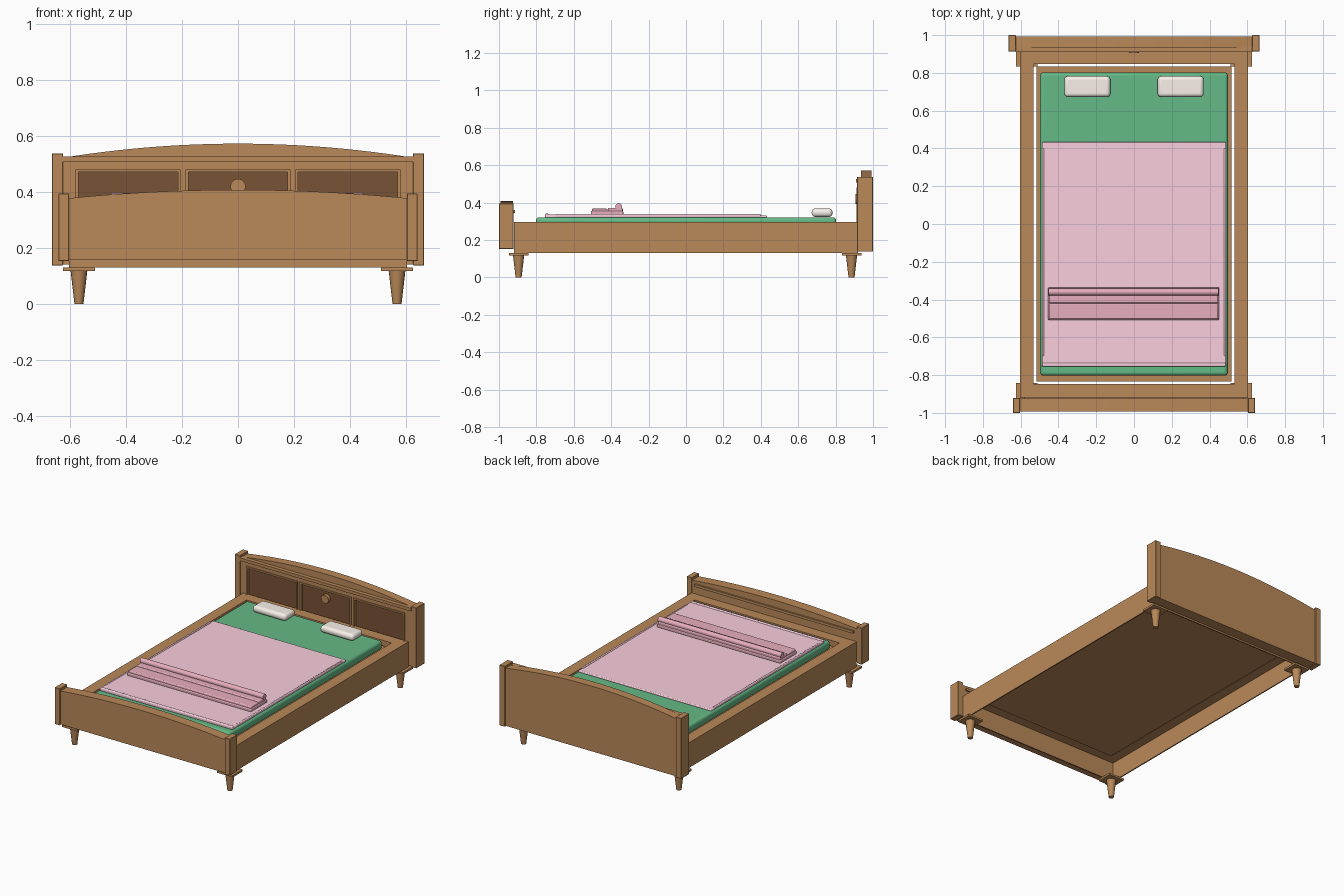
import bpy, bmesh, math

if "Cube" in bpy.data.objects:
    bpy.data.objects.remove(bpy.data.objects["Cube"])


def material(name, rgb):
    m = bpy.data.materials.new(name)
    m.diffuse_color = (*rgb, 1)
    m.use_nodes = True
    m.node_tree.nodes["Principled BSDF"].inputs["Base Color"].default_value = m.diffuse_color
    return m


WOOD = material("wood", (0.49, 0.25, 0.10))
DARK = material("dark_wood", (0.19, 0.085, 0.035))
GREEN = material("green_sheet", (0.13, 0.49, 0.24))
PINK = material("pink_blanket", (0.95, 0.62, 0.72))
ROSE = material("rose_throw", (0.80, 0.42, 0.51))
WHITE = material("pillow_white", (0.95, 0.88, 0.82))


def finish(name, bm, mat, bevel=0, seg=1, smooth=False):
    bmesh.ops.recalc_face_normals(bm, faces=bm.faces[:])
    me = bpy.data.meshes.new(name)
    bm.to_mesh(me)
    bm.free()
    me.materials.append(mat)
    ob = bpy.data.objects.new(name, me)
    bpy.context.collection.objects.link(ob)
    if bevel:
        mod = ob.modifiers.new("bevel", 'BEVEL')
        mod.width, mod.segments = bevel, seg
    if smooth:
        bpy.ops.object.select_all(action='DESELECT')
        ob.select_set(True)
        bpy.context.view_layer.objects.active = ob
        bpy.ops.object.shade_smooth_by_angle(angle=math.radians(40))
    return ob


def box(name, x, y, z, mat=WOOD, **kw):
    bm = bmesh.new()
    bmesh.ops.create_cube(bm, size=1)
    for v in bm.verts:
        v.co = [(a + b) / 2 + c * (b - a) for c, (a, b) in zip(v.co, (x, y, z))]
    return finish(name, bm, mat, **kw)


def extrude(name, pts, direction, mat=WOOD, **kw):
    bm = bmesh.new()
    f = bm.faces.new([bm.verts.new(p) for p in pts])
    r = bmesh.ops.extrude_face_region(bm, geom=[f])
    bmesh.ops.translate(bm, verts=[v for v in r['geom'] if isinstance(v, bmesh.types.BMVert)], vec=direction)
    return finish(name, bm, mat, **kw)


def arched_board(name, hw, y0, y1, z0, z_edge, z_top):
    n = 24
    pts = [(-hw, y0, z0), (hw, y0, z0)]
    for i in range(n + 1):
        t = 1 - 2 * i / n
        pts.append((hw * t, y0, z_edge + (z_top - z_edge) * (1 - t * t)))
    extrude(name, pts, (0, y1 - y0, 0))


def tube(name, r1, r2, depth, loc, mat, axis='Z', sides=16):
    bm = bmesh.new()
    bmesh.ops.create_cone(bm, cap_ends=True, segments=sides, radius1=r1, radius2=r2, depth=depth)
    for v in bm.verts:
        x, y, z = v.co
        x, y, z = {'Z': (x, y, z), 'Y': (x, z, y), 'X': (z, x, y)}[axis]
        v.co = (x + loc[0], y + loc[1], z + loc[2])
    return finish(name, bm, mat, smooth=True)


# Rail frame: an inverted-L profile (thin skirt, wide cap) swept round the rectangle
profile = [(0, 0.131), (0, 0.297), (0.073, 0.297), (0.073, 0.26), (0.008, 0.26), (0.008, 0.131)]
bm = bmesh.new()
rings = [[bm.verts.new((sx * (0.604 - d), sy * (0.92 - d), z)) for d, z in profile]
         for sx, sy in ((-1, -1), (1, -1), (1, 1), (-1, 1))]
for i in range(4):
    a, b = rings[i], rings[(i + 1) % 4]
    for j in range(6):
        k = (j + 1) % 6
        bm.faces.new((a[j], a[k], b[k], b[j]))
finish("rail_frame", bm, WOOD)
box("mattress_base", (-0.515, 0.515), (-0.835, 0.835), (0.248, 0.268))

# Headboard and footboard with posts
arched_board("headboard", 0.63, 0.935, 0.992, 0.142, 0.522, 0.573)
arched_board("footboard", 0.605, -0.993, -0.925, 0.158, 0.378, 0.408)
for s, side in ((-1, "left"), (1, "right")):
    box(side + "_head_post", sorted((s * 0.625, s * 0.665)), (0.914, 1.0), (0.138, 0.538), bevel=0.002)
    box(side + "_foot_post", sorted((s * 0.603, s * 0.641)), (-1.0, -0.922), (0.153, 0.395), bevel=0.002)
box("headboard_ledge", (-0.628, 0.628), (0.91, 0.94), (0.507, 0.527))
box("headboard_top_band", (-0.628, 0.628), (0.918, 0.94), (0.475, 0.507))
box("headboard_lower_band", (-0.628, 0.628), (0.918, 0.94), (0.142, 0.275))
for i, (a, b) in enumerate(((-0.628, -0.575), (-0.21, -0.18), (0.18, 0.21), (0.575, 0.628))):
    box(f"headboard_stile_{i}", (a, b), (0.918, 0.94), (0.275, 0.475))
box("footboard_inner_trim", (-0.58, 0.58), (-0.93, -0.915), (0.345, 0.362))

# Three recessed headboard panels, each with a raised moulding
for i, (a, b) in enumerate(((-0.58, -0.205), (-0.187, 0.187), (0.205, 0.58))):
    box(f"headboard_panel_{i}", (a, b), (0.928, 0.94), (0.27, 0.475), DARK)
    w = 0.01
    for name, x, z in (("left", (a, a + w), (0.27, 0.481)), ("right", (b - w, b), (0.27, 0.481)),
                       ("top", (a + w, b - w), (0.471, 0.481)), ("bottom", (a + w, b - w), (0.27, 0.28))):
        box(f"panel_{i}_moulding_{name}", x, (0.911, 0.93), z)
tube("headboard_medallion", 0.027, 0.027, 0.022, (0, 0.917, 0.42), WOOD, 'Y', 24)

# Tapered legs with mounting plates
for s, side in ((-1, "left"), (1, "right")):
    for y, end in ((-0.895, "front"), (0.885, "back")):
        x = s * 0.568
        tube(f"{end}_{side}_leg", 0.016, 0.03, 0.12, (x, y, 0.06), WOOD)
        box(f"{end}_{side}_leg_plate", (x - 0.057, x + 0.057), (y - 0.052, y + 0.052), (0.118, 0.131))

# Mattress, blanket and its raised hems
box("mattress", (-0.497, 0.497), (-0.803, 0.803), (0.265, 0.322), GREEN, bevel=0.018, seg=4, smooth=True)
extrude("blanket", [(-0.487, -0.75, 0.319), (-0.487, 0.433, 0.319), (-0.487, 0.433, 0.332), (-0.487, -0.75, 0.337)],
        (0.974, 0, 0), PINK, bevel=0.005, seg=3, smooth=True)
box("blanket_foot_hem", (-0.485, 0.485), (-0.755, -0.735), (0.32, 0.342), PINK, bevel=0.006, seg=3, smooth=True)
for s, side in ((-1, "left"), (1, "right")):
    box(f"blanket_{side}_hem", sorted((s * 0.476, s * 0.488)), (-0.7, 0.4), (0.32, 0.339),
        PINK, bevel=0.005, seg=2, smooth=True)

# Folded throw: flat layers with a rolled back edge
box("throw_bottom_layer", (-0.455, 0.45), (-0.508, -0.335), (0.333, 0.355), ROSE, bevel=0.006, seg=3, smooth=True)
box("throw_front_fold", (-0.45, 0.446), (-0.503, -0.42), (0.35, 0.368), ROSE, bevel=0.006, seg=3, smooth=True)
box("throw_back_fold", (-0.45, 0.446), (-0.418, -0.338), (0.35, 0.372), ROSE, bevel=0.006, seg=3, smooth=True)
tube("throw_roll", 0.018, 0.018, 0.9, (-0.003, -0.36, 0.379), ROSE, 'X')

# Pillows
for s, side in ((-1, "left"), (1, "right")):
    x = s * 0.247
    ob = box(f"{side}_pillow", (x - 0.122, x + 0.122), (0.672, 0.783), (0.324, 0.369), WHITE,
             bevel=0.02, seg=5, smooth=True)
